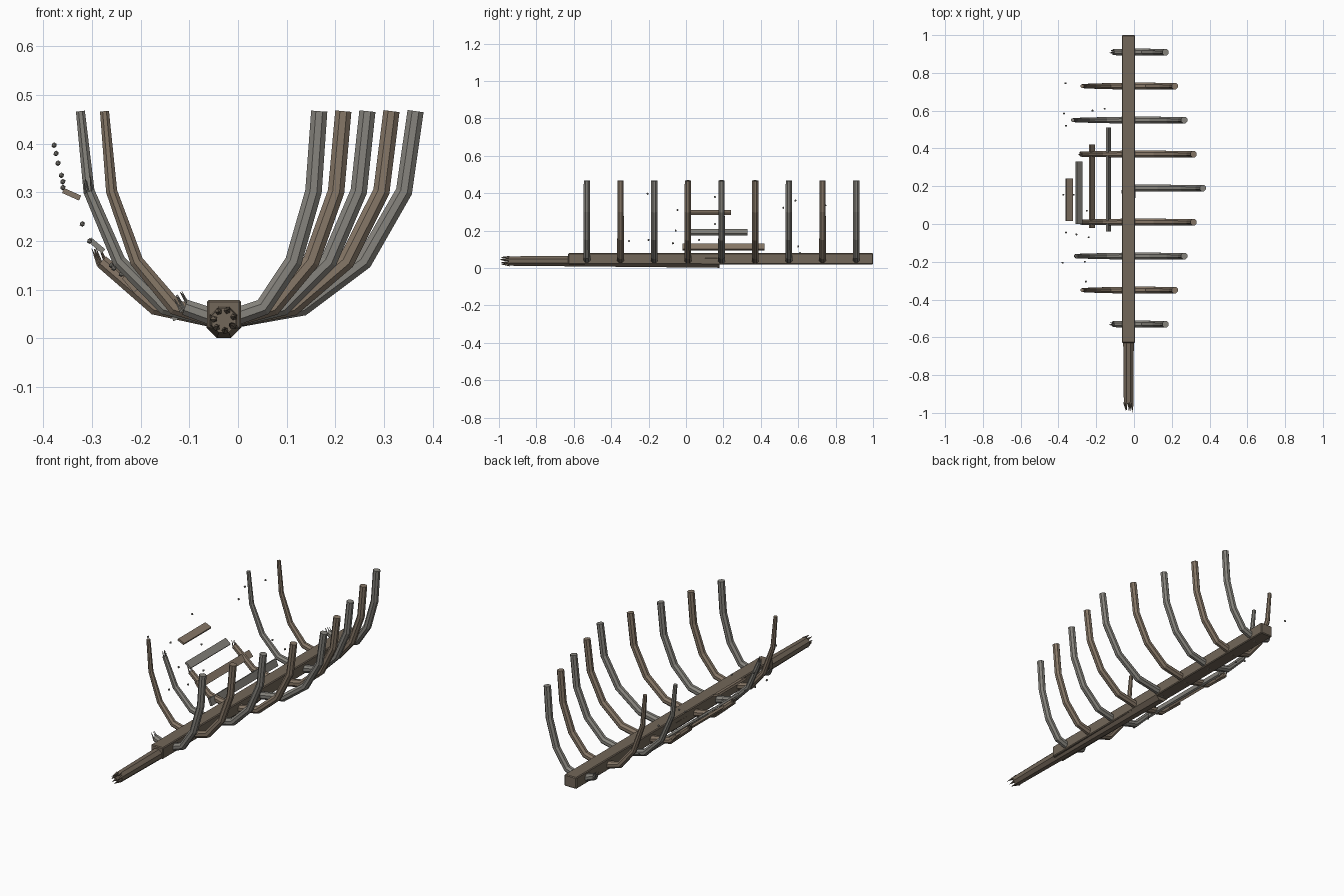
import bpy, bmesh, math, random
from mathutils import Vector, Matrix

if "Cube" in bpy.data.objects:
    bpy.data.objects.remove(bpy.data.objects["Cube"])

random.seed(4)
KX = -0.029  # keel centre line


def material(name, rgb):
    m = bpy.data.materials.new(name)
    m.diffuse_color = (*rgb, 1)
    m.use_nodes = True
    m.node_tree.nodes["Principled BSDF"].inputs["Base Color"].default_value = m.diffuse_color
    return m


KEEL = material("keel_wood", (0.17, 0.135, 0.10))
BROWN = material("brown_wood", (0.24, 0.185, 0.135))
GREY = material("grey_wood", (0.24, 0.23, 0.205))


def finish(bm, name, mat):
    bmesh.ops.recalc_face_normals(bm, faces=bm.faces)
    me = bpy.data.meshes.new(name)
    bm.to_mesh(me)
    bm.free()
    ob = bpy.data.objects.new(name, me)
    bpy.context.collection.objects.link(ob)
    me.materials.append(mat)
    return ob


def add_tube(bm, pts, radii, sides=8):
    pts = [Vector(p) for p in pts]
    rings = []
    for i, p in enumerate(pts):
        a = (p - pts[i - 1]).normalized() if i else Vector()
        b = (pts[i + 1] - p).normalized() if i < len(pts) - 1 else Vector()
        t = (a + b).normalized()
        ref = Vector((0, 1, 0)) if abs(t.y) < 0.9 else Vector((1, 0, 0))
        u = (ref - t * ref.dot(t)).normalized()
        v = t.cross(u)
        ang = [2 * math.pi * (k + 0.5) / sides for k in range(sides)]
        rings.append([bm.verts.new(p + radii[i] * (u * math.cos(q) + v * math.sin(q))) for q in ang])
    for r, s in zip(rings, rings[1:]):
        for k in range(sides):
            n = (k + 1) % sides
            bm.faces.new((r[k], r[n], s[n], s[k]))
    bm.faces.new(rings[0])
    bm.faces.new(rings[-1])


def add_splinters(bm, end, direction, radius, length, count):
    d = Vector(direction).normalized()
    u = d.orthogonal().normalized()
    v = d.cross(u)
    for k in range(count):
        q = 2 * math.pi * k / count
        off = (u * math.cos(q) + v * math.sin(q)) * radius
        base = Vector(end) + off - d * 0.006
        tip = Vector(end) + off * random.uniform(0.6, 1.2) + d * length * random.uniform(0.7, 1)
        add_tube(bm, [base, tip], [radius * 0.38, 0.0006], 5)


def box(name, loc, size, mat, tilt=0, bevel=0):
    bm = bmesh.new()
    bmesh.ops.create_cube(bm, size=1, matrix=Matrix.Translation(loc)
                          @ Matrix.Rotation(tilt, 4, 'Y') @ Matrix.Diagonal((*size, 1)))
    if bevel:
        bmesh.ops.bevel(bm, geom=bm.edges[:], offset=bevel, segments=1, affect='EDGES')
    return finish(bm, name, mat)


# keel beam and the tapered spar running through its front
box("keel", (KX, 0.185, 0.049), (0.07, 1.63, 0.06), KEEL, bevel=0.004)
bm = bmesh.new()
add_tube(bm, [(KX, 0.18, 0.037), (KX, -0.95, 0.037)], [0.039, 0.027])
add_splinters(bm, (KX, -0.95, 0.037), (0, -1, 0), 0.021, 0.05, 7)
finish(bm, "broken_spar", KEEL)

# ribs: (fraction of half width, height); left side is partly broken
PROFILE = [(0.0, 0.036), (0.41, 0.064), (0.73, 0.158), (0.94, 0.302), (1.0, 0.467)]
LEFT_POINTS = [2, 5, 4, 3, 0, 3, 5, 5, 2]  # profile points surviving per rib
for i in range(9):
    y = -0.53 + 0.18 * i
    half = 0.394 - 0.0495 * abs(i - 4)
    mat = BROWN if i % 2 else GREY
    for side, n in ((1, 5), (-1, LEFT_POINTS[i])):
        if n == 0:
            continue
        pts = [(KX + side * half * f, y, z) for f, z in PROFILE[:n]]
        end_r = 0.018 if side > 0 else 0.010
        radii = [0.02 + (end_r - 0.02) * k / 4 for k in range(n)]
        bm = bmesh.new()
        add_tube(bm, pts, radii)
        if n < 5:
            d = (Vector(pts[-1]) - Vector(pts[-2])).normalized() + Vector((0, 0, 1.5))
            add_splinters(bm, pts[-1], d, radii[-1] * 0.6, 0.033, 5)
        finish(bm, f"{'right' if side > 0 else 'left'}_rib_{i + 1}", mat)

# loose hull planks: x, z, y start, y end, tilt in degrees
PLANKS = [(-0.135, 0.055, -0.04, 0.51, 68), (-0.222, 0.112, -0.02, 0.42, 50),
          (-0.291, 0.191, 0.0, 0.33, 40), (-0.342, 0.296, 0.015, 0.24, 24)]
for i, (x, z, y0, y1, deg) in enumerate(PLANKS):
    box(f"hull_plank_{i + 1}", (x, (y0 + y1) / 2, z), (0.038, y1 - y0, 0.011),
        BROWN if i % 2 else GREY, math.radians(deg))

# small floating debris
DEBRIS = [(-0.378, -0.205, 0.397), (-0.374, 0.155, 0.38), (-0.37, 0.585, 0.36),
          (-0.363, 0.745, 0.335), (-0.36, 0.52, 0.322), (-0.36, -0.045, 0.31),
          (-0.32, 0.155, 0.235), (-0.305, -0.055, 0.2), (-0.26, -0.2, 0.15),
          (-0.255, -0.305, 0.144), (-0.24, -0.07, 0.132), (-0.25, 0.07, 0.15),
          (-0.22, 0.6, 0.115), (-0.155, 0.61, 0.08)]
bm = bmesh.new()
for p in DEBRIS:
    bmesh.ops.create_icosphere(bm, subdivisions=1, radius=0.006, matrix=Matrix.Translation(p))
finish(bm, "debris", GREY)
